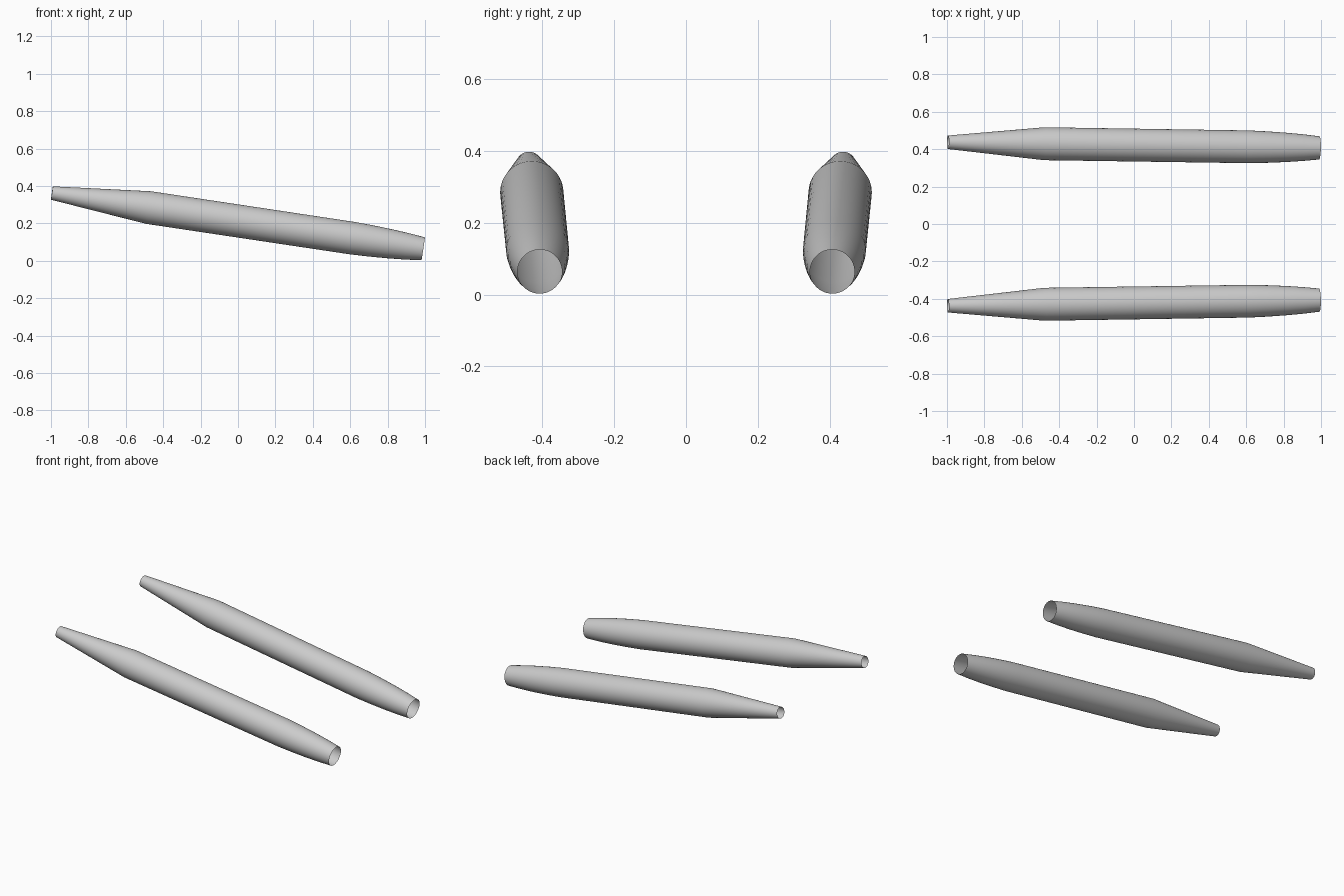
import bpy
import bmesh
import math
from mathutils import Vector

cube = bpy.data.objects.get("Cube")
if cube:
    bpy.data.objects.remove(cube, do_unlink=True)

SIDES = 48

# Light grey paint
grey = bpy.data.materials.new("light_grey")
grey.use_nodes = True
colour = (0.6, 0.6, 0.6, 1)
grey.diffuse_color = colour
grey.node_tree.nodes["Principled BSDF"].inputs["Base Color"].default_value = colour

# Profile as (fraction along the axis, radius): cone, straight body, rounded mouth
profile = [(0, 0.036), (0.26, 0.088), (0.81, 0.0875), (0.86, 0.084),
           (0.91, 0.0785), (0.955, 0.0715), (1, 0.062)]


def make_tube(name, side):
    """Open tapered shell, turned around a sloping axis."""
    start = Vector((-0.995, side * 0.437, 0.362))
    end = Vector((0.99, side * 0.407, 0.064))
    axis = (end - start).normalized()
    out = axis.cross(Vector((0, 1, 0))).normalized()

    bm = bmesh.new()
    verts = [bm.verts.new(start.lerp(end, t) + out * r) for t, r in profile]
    edges = [bm.edges.new(pair) for pair in zip(verts, verts[1:])]
    bmesh.ops.spin(bm, geom=verts + edges, cent=start, axis=axis,
                   angle=math.tau, steps=SIDES, use_merge=False)
    bmesh.ops.remove_doubles(bm, verts=bm.verts, dist=0.0005)

    # Make the faces point away from the axis
    bm.normal_update()
    bm.faces.ensure_lookup_table()
    face = bm.faces[0]
    offset = face.calc_center_median() - start
    radial = offset - axis * offset.dot(axis)
    if face.normal.dot(radial) < 0:
        bmesh.ops.reverse_faces(bm, faces=bm.faces)

    mesh = bpy.data.meshes.new(name)
    bm.to_mesh(mesh)
    bm.free()
    mesh.materials.append(grey)
    tube = bpy.data.objects.new(name, mesh)
    bpy.context.collection.objects.link(tube)

    bpy.ops.object.select_all(action="DESELECT")
    tube.select_set(True)
    bpy.context.view_layer.objects.active = tube
    bpy.ops.object.shade_smooth_by_angle(angle=math.radians(30))


for name, side in (("front_tube", -1), ("back_tube", 1)):
    make_tube(name, side)
